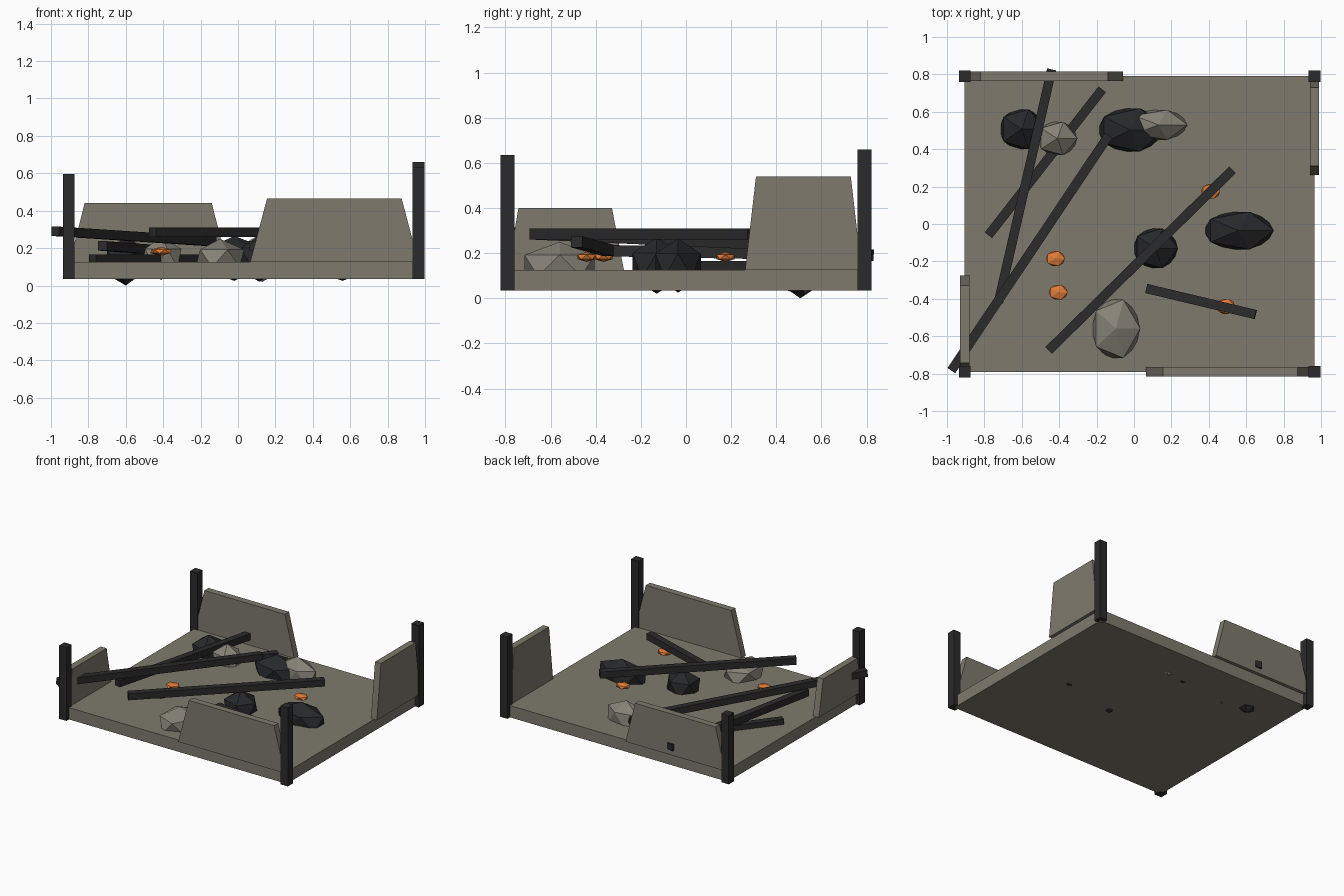
import bpy, bmesh
from mathutils import Vector, Matrix

if "Cube" in bpy.data.objects:
    bpy.data.objects.remove(bpy.data.objects["Cube"])


def material(name, rgb):
    m = bpy.data.materials.new(name)
    m.use_nodes = True
    m.diffuse_color = (*rgb, 1)
    m.node_tree.nodes["Principled BSDF"].inputs["Base Color"].default_value = (*rgb, 1)
    return m


STONE = material("weathered stone", (0.21, 0.195, 0.155))
RUBBLE = material("pale rubble", (0.24, 0.225, 0.185))
CHAR = material("charred wood", (0.024, 0.024, 0.025))
SOOT = material("sooty rock", (0.02, 0.021, 0.023))
EMBER = material("glowing ember", (0.75, 0.2, 0.04))


def finish(name, bm, mat):
    bmesh.ops.recalc_face_normals(bm, faces=bm.faces)
    mesh = bpy.data.meshes.new(name)
    bm.to_mesh(mesh)
    bm.free()
    mesh.materials.append(mat)
    ob = bpy.data.objects.new(name, mesh)
    bpy.context.collection.objects.link(ob)
    return ob


def box(name, lo, hi, mat):
    lo, hi = Vector(lo), Vector(hi)
    bm = bmesh.new()
    bmesh.ops.create_cube(bm, size=1, matrix=Matrix.LocRotScale((lo + hi) / 2, None, hi - lo))
    return finish(name, bm, mat)


def beam(name, start, end, mat, thick=0.05):
    """Square timber between two end centres."""
    a, b = Vector(start), Vector(end)
    d = b - a
    bm = bmesh.new()
    bmesh.ops.create_cube(bm, size=1, matrix=Matrix.LocRotScale(
        (a + b) / 2, d.to_track_quat('Y', 'Z'), Vector((thick, d.length, thick))))
    return finish(name, bm, mat)


def broken_wall(name, axis, at, foot, top, height, mat, thick=0.05):
    """Trapezoid slab standing on the floor, running along the given axis."""
    profile = [(foot[0], FLOOR), (foot[1], FLOOR), (top[1], height), (top[0], height)]
    bm = bmesh.new()
    off = at - thick / 2
    verts = [bm.verts.new((s, off, z) if axis == 'x' else (off, s, z)) for s, z in profile]
    face = bm.faces.new(verts)
    out = bmesh.ops.extrude_face_region(bm, geom=[face])["geom"]
    push = Vector((0, thick, 0)) if axis == 'x' else Vector((thick, 0, 0))
    bmesh.ops.translate(bm, vec=push, verts=[g for g in out if isinstance(g, bmesh.types.BMVert)])
    return finish(name, bm, mat)


def rock(name, centre, radii, mat):
    bm = bmesh.new()
    bmesh.ops.create_icosphere(bm, subdivisions=1, radius=1,
                               matrix=Matrix.LocRotScale(Vector(centre), None, Vector(radii)))
    return finish(name, bm, mat)


# Floor slab
BASE, FLOOR = 0.035, 0.125
LEFT, RIGHT, DEPTH = 0.965, -0.905, 0.79
box("floor_slab", (RIGHT, -DEPTH, BASE), (LEFT, DEPTH, FLOOR), STONE)

# Corner posts, burnt to different heights
for name, x, y, top in [("front_right_post", RIGHT, -DEPTH, 0.595),
                        ("back_right_post", RIGHT, DEPTH, 0.56),
                        ("front_left_post", LEFT, -DEPTH, 0.635),
                        ("back_left_post", LEFT, DEPTH, 0.66)]:
    box(name, (x - 0.031, y - 0.031, BASE), (x + 0.031, y + 0.031, top), CHAR)

# Broken walls
broken_wall("front_wall", 'x', -DEPTH, (0.065, 0.965), (0.155, 0.875), 0.465, STONE)
broken_wall("back_wall", 'x', DEPTH, (-0.9, -0.06), (-0.82, -0.14), 0.44, STONE)
broken_wall("left_wall", 'y', LEFT, (0.262, 0.778), (0.31, 0.73), 0.54, STONE)
broken_wall("right_wall", 'y', RIGHT, (-0.79, -0.275), (-0.742, -0.328), 0.4, STONE)

# Fallen beams
for i, (start, end) in enumerate([
        ((-0.976, -0.783, 0.29), (-0.136, 0.473, 0.235)),
        ((-0.778, -0.06, 0.14), (-0.17, 0.72, 0.14)),
        ((-0.725, -0.42, 0.212), (-0.44, 0.826, 0.19)),
        ((0.067, -0.345, 0.212), (0.65, -0.484, 0.25)),
        ((-0.457, -0.676, 0.285), (0.527, 0.29, 0.285))]):
    beam(f"fallen_beam_{i + 1}", start, end, CHAR)

# Sooty boulders
for i, (c, r) in enumerate([
        ((-0.6, 0.507, 0.13), (0.135, 0.125, 0.13)),
        ((-0.02, 0.503, 0.145), (0.195, 0.135, 0.12)),
        ((0.115, -0.13, 0.145), (0.135, 0.125, 0.125)),
        ((0.56, -0.035, 0.145), (0.21, 0.118, 0.12))]):
    rock(f"sooty_boulder_{i + 1}", c, r, SOOT)

# Pale rubble
for i, (c, r) in enumerate([
        ((-0.41, 0.457, 0.145), (0.12, 0.105, 0.115)),
        ((0.13, 0.53, 0.15), (0.175, 0.094, 0.13)),
        ((-0.097, -0.56, 0.145), (0.146, 0.183, 0.105))]):
    rock(f"pale_rubble_{i + 1}", c, r, RUBBLE)

# Embers
for i, (x, y) in enumerate([(-0.42, -0.185), (-0.405, -0.365), (0.41, 0.175), (0.49, -0.44)]):
    rock(f"ember_{i + 1}", (x, y, 0.183), (0.057, 0.047, 0.022), EMBER)
